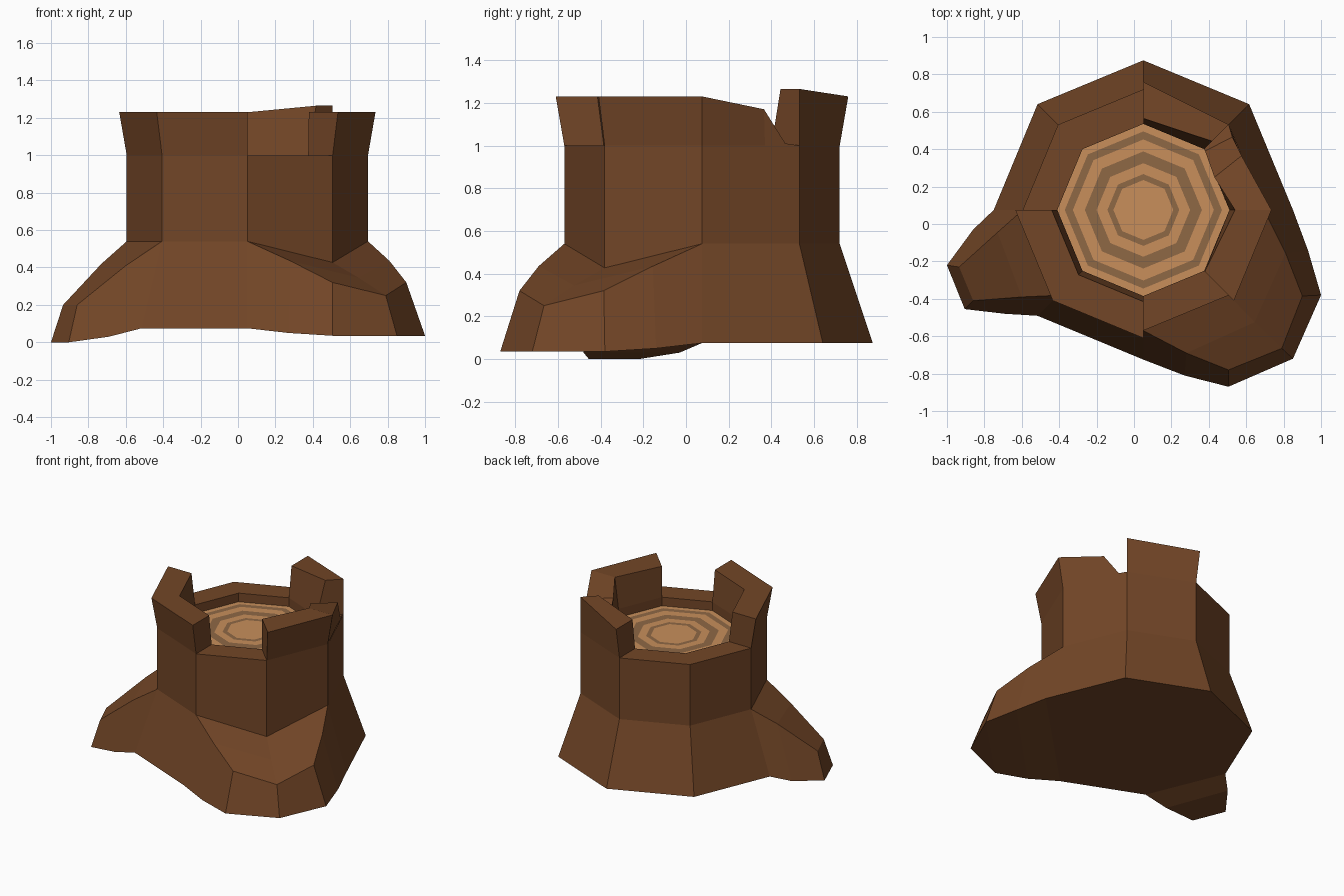
import bpy, bmesh
from math import cos, sin, radians

if "Cube" in bpy.data.objects:
    bpy.data.objects.remove(bpy.data.objects["Cube"])

CX, CY = 0.05, 0.075          # trunk axis
TRUNK, FLARE, CORE = 0.645, 0.685, 0.46
RIM_Z, CUT_Z = 1.0, 0.935


def polar(deg, r, z):
    a = radians(deg)
    return (CX + r * cos(a), CY + r * sin(a), z)


def material(name, rgb):
    m = bpy.data.materials.new(name)
    m.diffuse_color = (*rgb, 1)
    m.use_nodes = True
    m.node_tree.nodes["Principled BSDF"].inputs["Base Color"].default_value = m.diffuse_color
    return m


def finish(bm, name, mats):
    me = bpy.data.meshes.new(name)
    bm.to_mesh(me)
    bm.free()
    ob = bpy.data.objects.new(name, me)
    bpy.context.collection.objects.link(ob)
    for m in mats:
        me.materials.append(m)
    return ob


bark = material("bark", (0.17, 0.061, 0.02))
light_wood = material("light_wood", (0.58, 0.275, 0.105))
dark_wood = material("dark_wood", (0.275, 0.138, 0.06))

bm = bmesh.new()


def face(*pts):
    bm.faces.new([bm.verts.new(p) for p in pts])


def loft(sections, closed=True):
    """Skin consecutive cross-sections with quads."""
    for a, b in zip(sections, sections[1:]):
        n = len(a)
        for i in range(n if closed else n - 1):
            j = (i + 1) % n
            face(a[i], a[j], b[j], b[i])


# Eight-sided trunk with a flared foot; three foot panels are left to the roots
angles = range(0, 360, 45)
base = {a: polar(a, 0.80, 0.075) for a in angles}
waist = {a: polar(a, TRUNK, 0.427 if a == 315 else 0.54) for a in angles}
rim = {a: polar(a, TRUNK, RIM_Z) for a in angles}
lip = {a: polar(a, CORE, RIM_Z) for a in angles}
floor = {a: polar(a, CORE, CUT_Z) for a in angles}
for a in angles:
    b = (a + 45) % 360
    if a not in (180, 270, 315):
        face(base[a], base[b], waist[b], waist[a])
    face(waist[a], waist[b], rim[b], rim[a])
    face(lip[a], lip[b], floor[b], floor[a])
    if a in (90, 135, 270):                     # low gaps in the rim
        face(rim[a], rim[b], lip[b], lip[a])
face(*[base[a] for a in angles if a != 315])    # underside

# Left root
left_tip = [(-1.0, -0.22, 0), (-0.935, -0.23, 0.2), (-0.86, -0.41, 0.2), (-0.905, -0.455, 0)]
loft([[base[180], waist[180], waist[225], base[225]],
      [(-0.86, -0.03, 0.03), (-0.73, -0.045, 0.42), (-0.60, -0.39, 0.41), (-0.69, -0.48, 0.03)],
      left_tip])
face(*left_tip)

# Broad right root
tip = [(0.505, -0.87, 0.035), (0.505, -0.78, 0.32), (0.79, -0.665, 0.25),
       (0.90, -0.385, 0.32), (1.0, -0.38, 0.035)]
toe = (0.85, -0.72, 0.035)
loft([[base[270], waist[270], waist[315], waist[0], base[0]],
      [(0.27, -0.81, 0.05), (0.28, -0.69, 0.435), (0.645, -0.525, 0.345),
       (0.81, -0.155, 0.435), (0.93, -0.14, 0.05)],
      tip])
face(tip[0], tip[1], tip[2], toe)
face(toe, tip[2], tip[3], tip[4])
face(tip[0], toe, tip[4])


# Raised, broken bark walls standing on the rim
def wall_section(a, z=1.23, outer=FLARE, inner=0.49):
    return [rim[a], polar(a, outer, z), polar(a, inner, z), lip[a]]


broken = [(0.57, 0.37, RIM_Z), (0.575, 0.365, 1.17), (0.43, 0.25, 1.17), (0.44, 0.245, RIM_Z)]
notch = [rim[45], (0.525, 0.465, 1.01), (0.38, 0.39, 1.01), lip[45]]
walls = [
    [wall_section(a) for a in (180, 225, 270)],
    [wall_section(315, inner=0.465), wall_section(0), broken, notch],
    [wall_section(45, 1.265, TRUNK, 0.52), wall_section(90)],
]
for w in walls:
    loft(w, closed=False)
    face(*w[0])
    face(*w[-1])

bmesh.ops.remove_doubles(bm, verts=bm.verts, dist=0.0005)
bmesh.ops.recalc_face_normals(bm, faces=bm.faces)
finish(bm, "stump_body", [bark])

# Growth rings on the cut surface
bm = bmesh.new()
radii = [CORE, 0.42, 0.377, 0.313, 0.25, 0.192, 0.16]
rings = [[bm.verts.new(polar(a, r, CUT_Z)) for a in angles] for r in radii]
for k, (o, i) in enumerate(zip(rings, rings[1:])):
    for s in range(8):
        t = (s + 1) % 8
        bm.faces.new((o[s], o[t], i[t], i[s])).material_index = k % 2
bm.faces.new(rings[-1])
finish(bm, "growth_rings", [light_wood, dark_wood])
